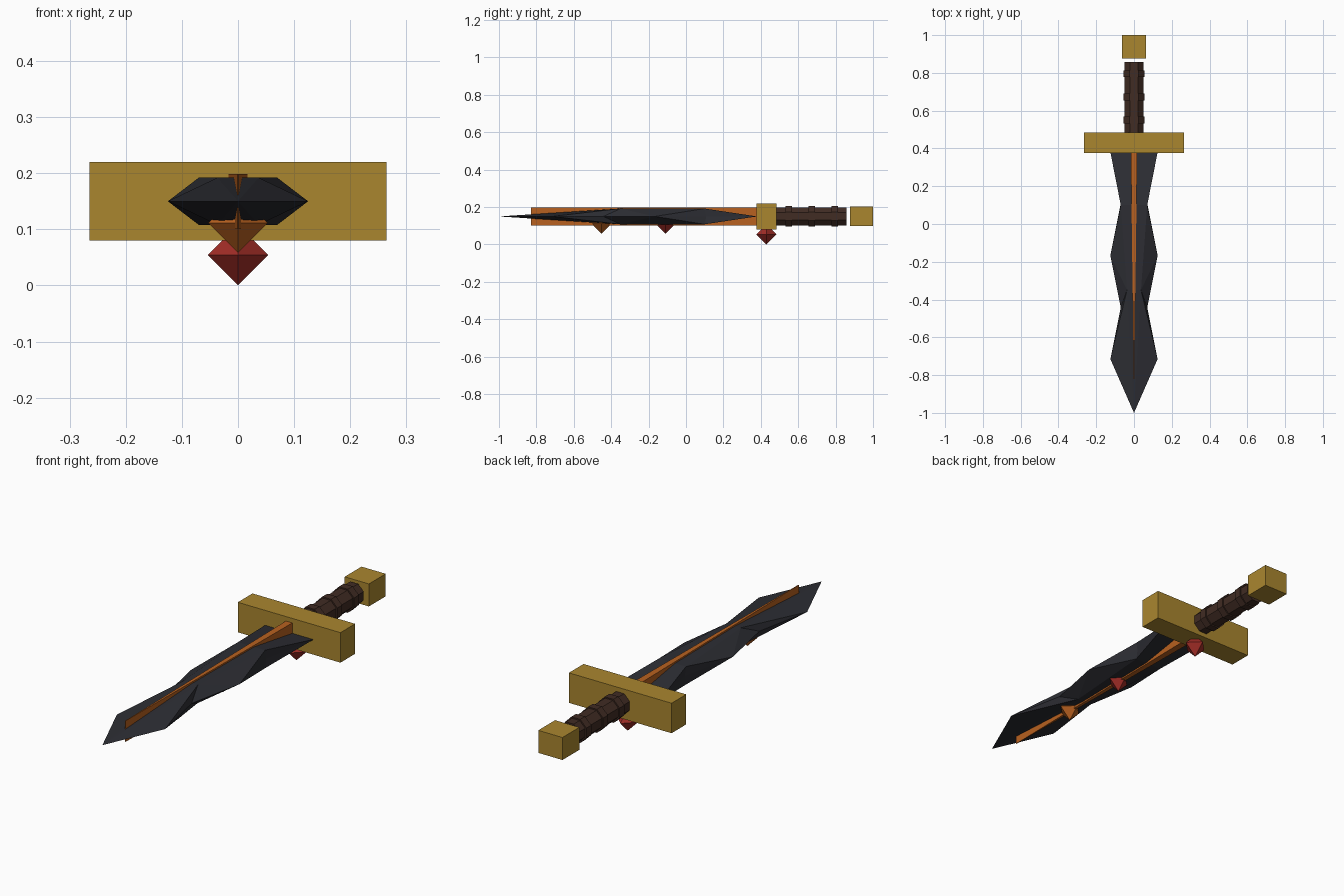
import bpy, bmesh, math
from mathutils import Matrix

if "Cube" in bpy.data.objects:
    bpy.data.objects.remove(bpy.data.objects["Cube"])

ZC = 0.15  # height of the sword's long axis


def material(name, rgb):
    m = bpy.data.materials.new(name)
    m.diffuse_color = (*rgb, 1)
    m.use_nodes = True
    m.node_tree.nodes["Principled BSDF"].inputs["Base Color"].default_value = m.diffuse_color
    return m


GOLD = material("gold", (0.40, 0.24, 0.028))
STEEL = material("dark steel", (0.026, 0.027, 0.034))
ORANGE = material("orange", (0.48, 0.12, 0.014))
RED = material("red", (0.36, 0.026, 0.02))
LEATHER = material("brown leather", (0.052, 0.025, 0.017))


def finish(name, bm, mat):
    bmesh.ops.recalc_face_normals(bm, faces=bm.faces)
    me = bpy.data.meshes.new(name)
    bm.to_mesh(me)
    bm.free()
    me.materials.append(mat)
    ob = bpy.data.objects.new(name, me)
    bpy.context.collection.objects.link(ob)
    return ob


def box(name, center, size, mat):
    bm = bmesh.new()
    bmesh.ops.create_cube(bm, size=1, matrix=Matrix.Translation(center) @ Matrix.Diagonal((*size, 1)))
    return finish(name, bm, mat)


def octagon_rod(name, y0, y1, apothem, mat):
    bm = bmesh.new()
    r = apothem / math.cos(math.pi / 8)
    mat4 = (Matrix.Translation((0, (y0 + y1) / 2, ZC)) @ Matrix.Rotation(math.pi / 2, 4, 'X')
            @ Matrix.Rotation(math.pi / 8, 4, 'Z'))
    bmesh.ops.create_cone(bm, cap_ends=True, segments=8, radius1=r, radius2=r, depth=y1 - y0, matrix=mat4)
    return finish(name, bm, mat)


def gem(name, y, z, r, mat):
    # four-sided double pyramid
    bm = bmesh.new()
    ring = [bm.verts.new(p) for p in ((r, y, z), (0, y + r, z), (-r, y, z), (0, y - r, z))]
    for dz in (r, -r):
        tip = bm.verts.new((0, y, z + dz))
        for i in range(4):
            bm.faces.new((ring[i], ring[(i + 1) % 4], tip))
    return finish(name, bm, mat)


def blade():
    # wavy cutting edge with a raised plateau on both faces
    edge = [(0.125, 0.38), (0.07, 0.108), (0.125, -0.167), (0.07, -0.442), (0.125, -0.715)]
    plateau = [(0.07, 0.10), (0.037, -0.35)]
    bm = bmesh.new()
    tip = bm.verts.new((0, -1, ZC))
    rims = {s: [bm.verts.new((s * x, y, ZC)) for x, y in edge] for s in (1, -1)}
    for h in (0.042, -0.042):
        tops = {s: [bm.verts.new((s * x, y, ZC + h)) for x, y in plateau] for s in (1, -1)}
        for s in (1, -1):
            e, (a, b) = rims[s], tops[s]
            for f in ((e[0], e[1], a), (a, e[1], e[2]), (a, e[2], b),
                      (b, e[2], e[3]), (b, e[3], e[4]), (b, e[4], tip)):
                bm.faces.new(f)
        (a, b), (c, d) = tops[1], tops[-1]
        bm.faces.new((rims[1][0], a, c, rims[-1][0]))
        bm.faces.new((a, b, d, c))
        bm.faces.new((b, tip, d))
    return finish("blade", bm, STEEL)


def spine():
    # thin wedge running through the blade, narrowing toward the tip
    bm = bmesh.new()
    bmesh.ops.create_cube(bm, size=1)
    for v in bm.verts:
        back = v.co.y > 0
        v.co = (math.copysign(0.017 if back else 0.0012, v.co.x),
                0.40 if back else -0.83,
                ZC + math.copysign(0.049, v.co.z))
    return finish("blade_spine", bm, ORANGE)


blade()
spine()

# guard, grip and pommel
box("guard", (0, 0.431, ZC), (0.53, 0.108, 0.14), GOLD)
octagon_rod("grip", 0.47, 0.857, 0.049, LEATHER)
for i, y in enumerate((0.55, 0.672, 0.795)):
    octagon_rod(f"grip_band_{i + 1}", y - 0.018, y + 0.018, 0.055, LEATHER)
box("pommel", (0, 0.938, ZC), (0.125, 0.124, 0.105), GOLD)

# gems set along the underside
gem("guard_gem", 0.43, 0.054, 0.054, RED)
gem("middle_gem", -0.11, 0.111, 0.053, RED)
gem("tip_gem", -0.452, 0.111, 0.053, ORANGE)
